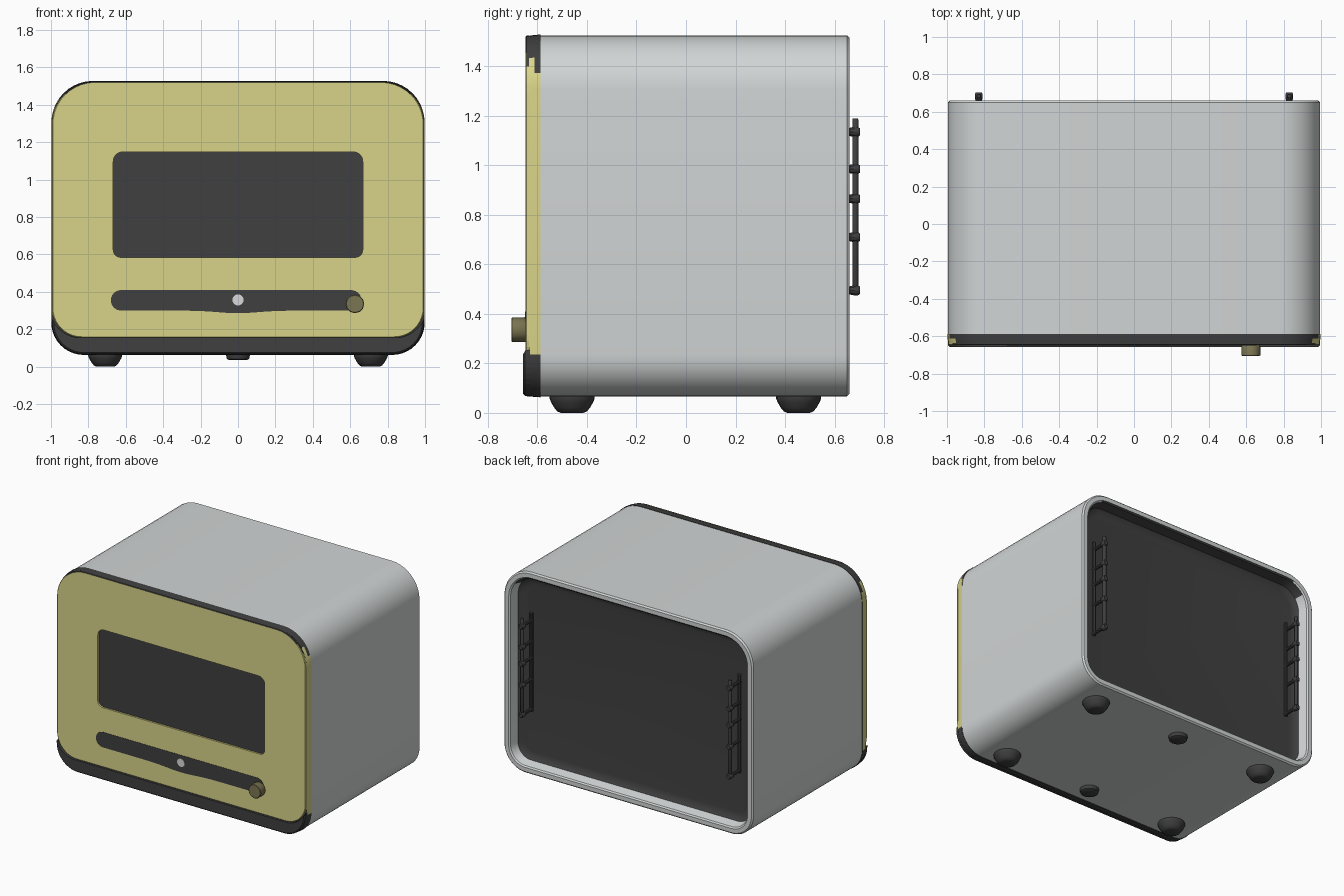
import bpy, bmesh, math
from mathutils import Vector

if "Cube" in bpy.data.objects:
    bpy.data.objects.remove(bpy.data.objects["Cube"])


def material(name, rgb):
    m = bpy.data.materials.new(name)
    m.diffuse_color = (*rgb, 1)
    m.use_nodes = True
    m.node_tree.nodes["Principled BSDF"].inputs["Base Color"].default_value = m.diffuse_color
    return m


GREY = material("light_grey", (0.64, 0.665, 0.665))
YELLOW = material("pale_yellow", (0.69, 0.655, 0.25))
DARK = material("charcoal", (0.05, 0.05, 0.05))
OLIVE = material("olive_brass", (0.20, 0.18, 0.085))
WHITE = material("silver_white", (0.70, 0.70, 0.70))


def shade(ob, angle):
    bpy.ops.object.select_all(action='DESELECT')
    ob.select_set(True)
    bpy.context.view_layer.objects.active = ob
    bpy.ops.object.shade_smooth_by_angle(angle=math.radians(angle))


def finish(bm, name, mats, angle=35):
    bmesh.ops.recalc_face_normals(bm, faces=bm.faces)
    me = bpy.data.meshes.new(name)
    bm.to_mesh(me)
    bm.free()
    for m in mats:
        me.materials.append(m)
    ob = bpy.data.objects.new(name, me)
    bpy.context.collection.objects.link(ob)
    shade(ob, angle)
    return ob


def outline(w, z0, z1, rt, rb, inset=0, n=10):
    """Rounded rectangle in x/z with separate top and bottom radii."""
    pts = []
    for sx, top, a0 in ((1, 1, 0), (-1, 1, 90), (-1, 0, 180), (1, 0, 270)):
        r0 = rt if top else rb
        cx, cz = sx * (w - r0), (z1 - r0 if top else z0 + r0)
        r = max(r0 - inset, 0.004)
        for i in range(n + 1):
            a = math.radians(a0 + 90 * i / n)
            pts.append((cx + r * math.cos(a), cz + r * math.sin(a)))
    return pts


def loft(name, rings, mats, seg_mats=None, angle=35):
    """Join (y, outline) rings in order and cap both ends."""
    bm = bmesh.new()
    loops = [[bm.verts.new((x, y, z)) for x, z in pts] for y, pts in rings]
    n = len(loops[0])
    seg_mats = seg_mats or [0] * (len(loops) + 1)
    bm.faces.new(loops[0]).material_index = seg_mats[0]
    for k in range(len(loops) - 1):
        a, b = loops[k], loops[k + 1]
        for i in range(n):
            j = (i + 1) % n
            bm.faces.new((a[i], a[j], b[j], b[i])).material_index = seg_mats[k + 1]
    bm.faces.new(loops[-1]).material_index = seg_mats[-1]
    return finish(bm, name, mats, angle)


def cut(ob, cutter):
    mod = ob.modifiers.new("cut", 'BOOLEAN')
    mod.operation, mod.solver, mod.object = 'DIFFERENCE', 'EXACT', cutter
    bpy.context.view_layer.objects.active = ob
    bpy.ops.object.modifier_apply(modifier=mod.name)
    bpy.data.objects.remove(cutter)
    ob.data.shade_flat()


def lathe(name, profile, centre, axis, mat, sides=24, angle=35):
    """Turn (radius, height) points around an axis through centre."""
    bm = bmesh.new()
    rot = Vector((0, 0, 1)).rotation_difference(Vector(axis)).to_matrix()
    loops = []
    for r, h in profile:
        loops.append([bm.verts.new(Vector(centre) + rot @ Vector(
            (r * math.cos(t), r * math.sin(t), h)))
            for t in (2 * math.pi * i / sides for i in range(sides))])
    for a, b in zip(loops, loops[1:]):
        for i in range(sides):
            j = (i + 1) % sides
            bm.faces.new((a[i], a[j], b[j], b[i]))
    bm.faces.new(loops[0])
    bm.faces.new(loops[-1])
    return finish(bm, name, [mat], angle)


def body(inset=0):
    return outline(0.995, 0.066, 1.525, 0.22, 0.17, inset)


# Outer shell with the open rear rim and recessed dark back panel
shell = loft("shell", [(-0.587, body()), (0.65, body()), (0.66, body(0.01)),
                       (0.66, body(0.04)), (0.652, body(0.05)), (0.59, body(0.066)),
                       (0.575, body(0.085)), (0.57, body(0.12))],
             [GREY, DARK], [0, 0, 0, 0, 0, 0, 1, 1, 1])
for p in shell.data.polygons:  # inside of the rim is dark along the top
    if p.center.y > 0.6 and p.center.z > 1.3 and p.normal.z < -0.6:
        p.material_index = 1

# Dark front frame, its upright sides yellow
frame = loft("front_frame", [(-0.635, body(0.002)), (-0.611, body(-0.002)),
                             (-0.587, body(-0.003))], [DARK, YELLOW])
for p in frame.data.polygons:
    top = 1.44 if p.center.y < -0.611 else 1.36
    if abs(p.normal.x) > 0.7 and 0.23 < p.center.z < top:
        p.material_index = 1

# Yellow door with the window opening cut through to the dark frame
door_shape = (0.995, 0.155, 1.525, 0.23, 0.16)
door = loft("front_door", [(-0.648, outline(*door_shape, 0.005)),
                           (-0.644, outline(*door_shape, 0.001)),
                           (-0.634, outline(*door_shape))], [YELLOW, DARK])
hole = outline(0.667, 0.585, 1.148, 0.05, 0.04)
cut(door, loft("window_cutter", [(-0.7, hole), (-0.6, hole)], [YELLOW]))
for p in door.data.polygons:  # dark top edge
    if p.normal.z > 0.5 and p.center.z > 1.4:
        p.material_index = 1

# Dark lip under the door
lip = loft("bottom_lip", [(-0.658, body(0.01)), (-0.65, body(0.002)), (-0.63, body())],
           [DARK])
upper = outline(1.01, 0.155, 1.8, 0.1, 0.17)
cut(lip, loft("lip_cutter", [(-0.7, upper), (-0.6, upper)], [DARK]))

# Control strip with a wavy lower edge
xs = [-0.68 + 1.34 * (1 - math.cos(math.pi * i / 40)) / 2 for i in range(41)]


def half(x):
    d = max(0, 0.055 - min(x + 0.68, 0.66 - x))
    return math.sqrt(max(0.055 ** 2 - d ** 2, 0.0001))


strip = [(x, 0.355 + half(x)) for x in xs]
strip += [(x, 0.355 - half(x) - 0.014 * math.exp(-(x / 0.15) ** 2)) for x in reversed(xs)]
loft("control_strip", [(-0.650, strip), (-0.645, strip)], [DARK])

# Centre indicator and control knob
lathe("indicator", [(0.03, 0), (0.03, 0.006)], (0, -0.647, 0.357), (0, -1, 0), WHITE, 16)
lathe("control_knob", [(0.046, 0), (0.05, 0.006), (0.05, 0.057), (0.046, 0.06)],
      (0.625, -0.645, 0.336), (0, -1, 0), OLIVE, 12)

# Domed feet, four large and two small
for y, end in ((-0.46, "front"), (0.455, "rear")):
    for x, side in ((-0.71, "left"), (0.71, "right")):
        lathe(end + "_foot_" + side, [(0.045, 0), (0.06, 0.006), (0.073, 0.022),
                                      (0.086, 0.045), (0.091, 0.058), (0.091, 0.075)],
              (x, y, 0), (0, 0, 1), DARK, 20)
    lathe(end + "_foot_middle", [(0.05, 0.036), (0.06, 0.042), (0.066, 0.075)],
          (0, y, 0), (0, 0, 1), DARK, 16)

# Rear spacer racks: upright bars on pegs with small end beads
for x, side in ((-0.83, "left"), (0.83, "right")):
    lathe("rack_bar_" + side, [(0.010, 0.48), (0.013, 0.485), (0.013, 1.185), (0.010, 1.19)],
          (x, 0.684, 0), (0, 0, 1), DARK, 10)
    lathe("rack_base_bar_" + side, [(0.012, 0.48), (0.012, 1.19)],
          (x, 0.578, 0), (0, 0, 1), DARK, 10)
    for i, z in enumerate((0.495, 0.71, 0.865, 0.985, 1.135)):
        lathe("rack_peg_%s_%d" % (side, i + 1),
              [(0.012, 0), (0.012, 0.095), (0.018, 0.1), (0.021, 0.115), (0.021, 0.133),
               (0.016, 0.14)], (x, 0.562, z), (0, 1, 0), DARK, 10)
